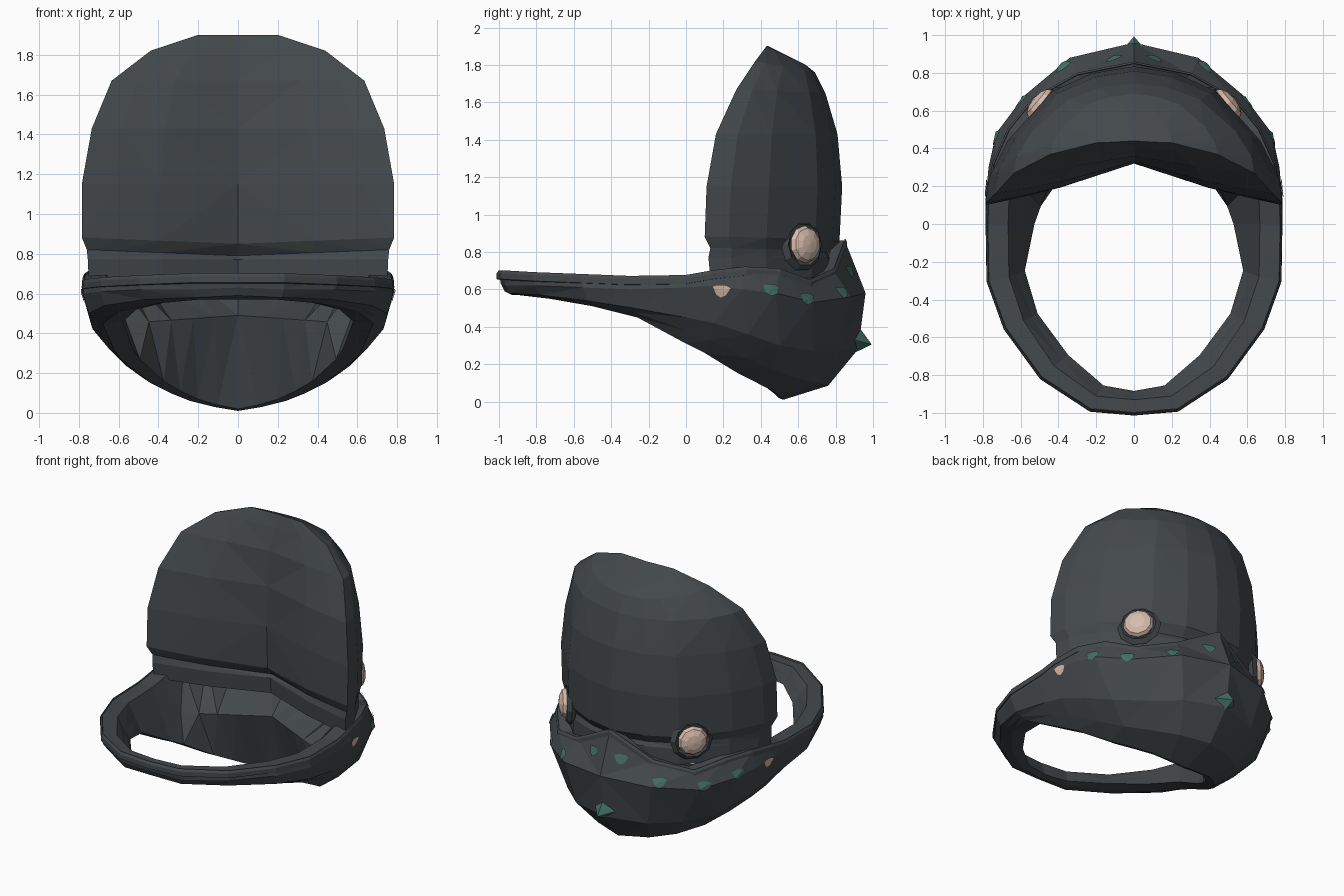
import bpy, bmesh
from mathutils import Vector
from mathutils.bvhtree import BVHTree

cube = bpy.data.objects.get("Cube")
if cube:
    bpy.data.objects.remove(cube, do_unlink=True)


def material(name, rgb):
    mat = bpy.data.materials.new(name)
    mat.use_nodes = True
    mat.diffuse_color = (*rgb, 1)
    shader = mat.node_tree.nodes["Principled BSDF"]
    shader.inputs["Base Color"].default_value = (*rgb, 1)
    shader.inputs["Roughness"].default_value = 0.8
    return mat


slate = material("dark slate", (0.056, 0.065, 0.071))
peach = material("pale peach", (0.68, 0.50, 0.41))
green = material("deep green", (0.055, 0.16, 0.13))


def finish(name, bm, mat, recalc=True):
    if recalc:
        bmesh.ops.recalc_face_normals(bm, faces=bm.faces)
    mesh = bpy.data.meshes.new(name)
    bm.to_mesh(mesh)
    mesh.materials.append(mat)
    obj = bpy.data.objects.new(name, mesh)
    bpy.context.collection.objects.link(obj)
    return obj


def mirrored_loop(half):
    """Close a half outline that starts and ends on the centre plane."""
    return half + [Vector((-p.x, p.y, p.z)) for p in half[-2:0:-1]]


def loft(loops, closed=False):
    """Skin equal-length loops; cap the ends unless the skin is closed."""
    bm = bmesh.new()
    rows = [[bm.verts.new(p) for p in loop] for loop in loops]
    count = len(rows[0])
    pairs = list(zip(rows, rows[1:])) + ([(rows[-1], rows[0])] if closed else [])
    for a, b in pairs:
        for i in range(count):
            j = (i + 1) % count
            bm.faces.new((a[i], a[j], b[j], b[i]))
    if not closed:
        # cap with strips running from side to side
        for row in (rows[0], rows[-1]):
            bm.faces.new(row)
    bmesh.ops.recalc_face_normals(bm, faces=bm.faces)
    bmesh.ops.triangulate(bm, faces=bm.faces)
    return bm


def points(rows):
    return [Vector(p) for p in rows]


# Band and bowl: half outlines running from the front to the back
rim = points([(0, -1, .69), (.23, -.98, .69), (.49, -.81, .68), (.68, -.55, .67),
              (.77, -.3, .66), (.775, 0, .665), (.77, .14, .69), (.74, .32, .71),
              (.66, .5, .7), (.53, .66, .64), (.3, .79, .7), (0, .85, .86)])
belly = points([(0, -.99, .63), (.23, -.97, .62), (.49, -.81, .62), (.69, -.55, .61),
                (.78, -.3, .6), (.785, 0, .61), (.785, .14, .62), (.77, .3, .6),
                (.73, .48, .58), (.58, .68, .53), (.34, .88, .56), (0, .96, .58)])
flank = points([(0, -.97, .59), (.22, -.95, .58), (.47, -.78, .57), (.67, -.53, .54),
                (.75, -.28, .5), (.74, 0, .45), (.73, .15, .42), (.68, .33, .36),
                (.6, .5, .3), (.45, .68, .27), (.28, .83, .27), (0, .92, .28)])
lower = points([(0, -.93, .57), (.19, -.9, .57), (.41, -.73, .55), (.6, -.5, .51),
                (.68, -.26, .45), (.62, 0, .31), (.58, .1, .26), (.44, .28, .15),
                (.34, .38, .1), (.24, .46, .06), (.12, .5, .03), (0, .52, .01)])
last = len(rim) - 1
bulge = Vector((0, .04, -.06))
keel = [a.lerp(b, .5) + bulge * max(0, (i - 5) / 6)
        for i, (a, b) in enumerate(zip(flank, lower))]
inner_rim = [Vector((p.x * .86, p.y * .93, p.z)) for p in rim]
inner_lower = [Vector((p.x * .85, p.y * .95, p.z + .01)) for p in lower]
inner_wall = []
for i in range(last + 1):
    if i < 6:
        inner_wall.append(inner_rim[i].lerp(inner_lower[i], .55))
    else:
        t = (i - 6) / (last - 6)
        inner_wall.append(Vector((.56, .16, .45)).lerp(Vector((0, .38, .49)), t))
band = loft([mirrored_loop(h) for h in (rim, belly, flank, keel, lower,
                                        inner_lower, inner_wall, inner_rim)], True)
surface = BVHTree.FromBMesh(band)
finish("band_and_bowl", band, slate)

# Raised lip along the rim
lip_loops = []
for out, down in ((1.0, .012), (1.012, -.004), (1.014, -.035), (.99, -.04)):
    lip_loops.append(mirrored_loop(
        [Vector((p.x * out, p.y * out, p.z + down)) for p in rim]))
finish("rim_lip", loft(lip_loops, True), slate)

# Upright shield: height, half width, side y, front y, back y, drop of the back
sections = [(.66, .75, .13, .37, .79, 0), (.77, .755, .12, .36, .79, 0),
            (.81, .76, .13, .38, .77, 0), (.87, .785, .10, .33, .82, 0),
            (1.15, .785, .11, .32, .835, 0), (1.43, .735, .16, .33, .81, 0),
            (1.67, .635, .27, .36, .745, .02), (1.82, .44, .37, .41, .69, .06),
            (1.9, .2, .43, .44, .64, .1)]
back_shape = [(.98, .18), (.85, .46), (.55, .82), (.28, .95), (0, 1)]
shield_loops = []
for z, w, side, front, back, drop in sections:
    half = [Vector((0, front, z))]
    for u, f in ((.5, .4), (.8, .15), (1, 0)):
        half.append(Vector((w * u, side + (front - side) * f, z)))
    for u, f in back_shape:
        half.append(Vector((w * u, side + (back - side) * f, z - drop * f)))
    # the lower front edge rises slightly toward the sides
    if .8 < z < .9:
        for p in half:
            p.z += .04 * abs(p.x) - .02
    shield_loops.append(mirrored_loop(half))
finish("shield", loft(shield_loops), slate)


def place(obj, position, direction):
    obj.location = position
    obj.rotation_euler = Vector(direction).to_track_quat("Z", "Y").to_euler()


# Buttons and their sockets
for side, label in ((1, "left"), (-1, "right")):
    centre = Vector((.49 * side, .63, .84))
    facing = Vector((.76 * side, .64, .04)).normalized()
    bm = bmesh.new()
    bmesh.ops.create_uvsphere(bm, u_segments=10, v_segments=6, radius=.1)
    bmesh.ops.scale(bm, vec=(1, 1, .45), verts=bm.verts)
    place(finish(label + "_button", bm, peach), centre + facing * .01, facing)
    bpy.ops.mesh.primitive_torus_add(major_segments=10, minor_segments=4,
                                     major_radius=.115, minor_radius=.028)
    socket = bpy.context.object
    socket.name = label + "_button_socket"
    socket.data.materials.append(slate)
    place(socket, centre - facing * .02, facing)

# Pointed gem at the back
bm = bmesh.new()
bmesh.ops.create_cone(bm, cap_ends=True, segments=4, radius1=.1, radius2=0, depth=.12)
place(finish("back_gem", bm, green), (0, .935, .32), (0, 1, -.25))


# Small coloured inlays that follow the bowl
def inlay(name, position, mat, size):
    spot, normal, _, _ = surface.find_nearest(Vector(position))
    across = Vector((0, 0, 1)).cross(normal).normalized()
    up = normal.cross(across)
    outline = [(-1, .5), (-.3, .65), (.5, .6), (1, .3), (.5, -.5), (-.1, -.75), (-.6, -.4)]
    bm = bmesh.new()

    def on_surface(u, v):
        p, n, _, _ = surface.find_nearest(spot + (across * u + up * v) * size)
        return bm.verts.new(p + n * .008)

    hub = on_surface(0, 0)
    edge = [on_surface(u, v) for u, v in outline]
    for a, b in zip(edge, edge[1:] + edge[:1]):
        bm.faces.new((hub, a, b))
    bm.normal_update()
    for face in bm.faces:
        if face.normal.dot(normal) < 0:
            face.normal_flip()
    finish(name, bm, mat, False)


for side, label in ((1, "left"), (-1, "right")):
    inlay(label + "_peach_inlay", (.78 * side, .19, .59), peach, .05)
    spots = [(.74, .46, .6), (.6, .65, .55), (.38, .84, .59), (.12, .91, .71)]
    for number, (x, y, z) in enumerate(spots, 1):
        inlay(f"{label}_green_inlay_{number}", (x * side, y, z), green, .048)
